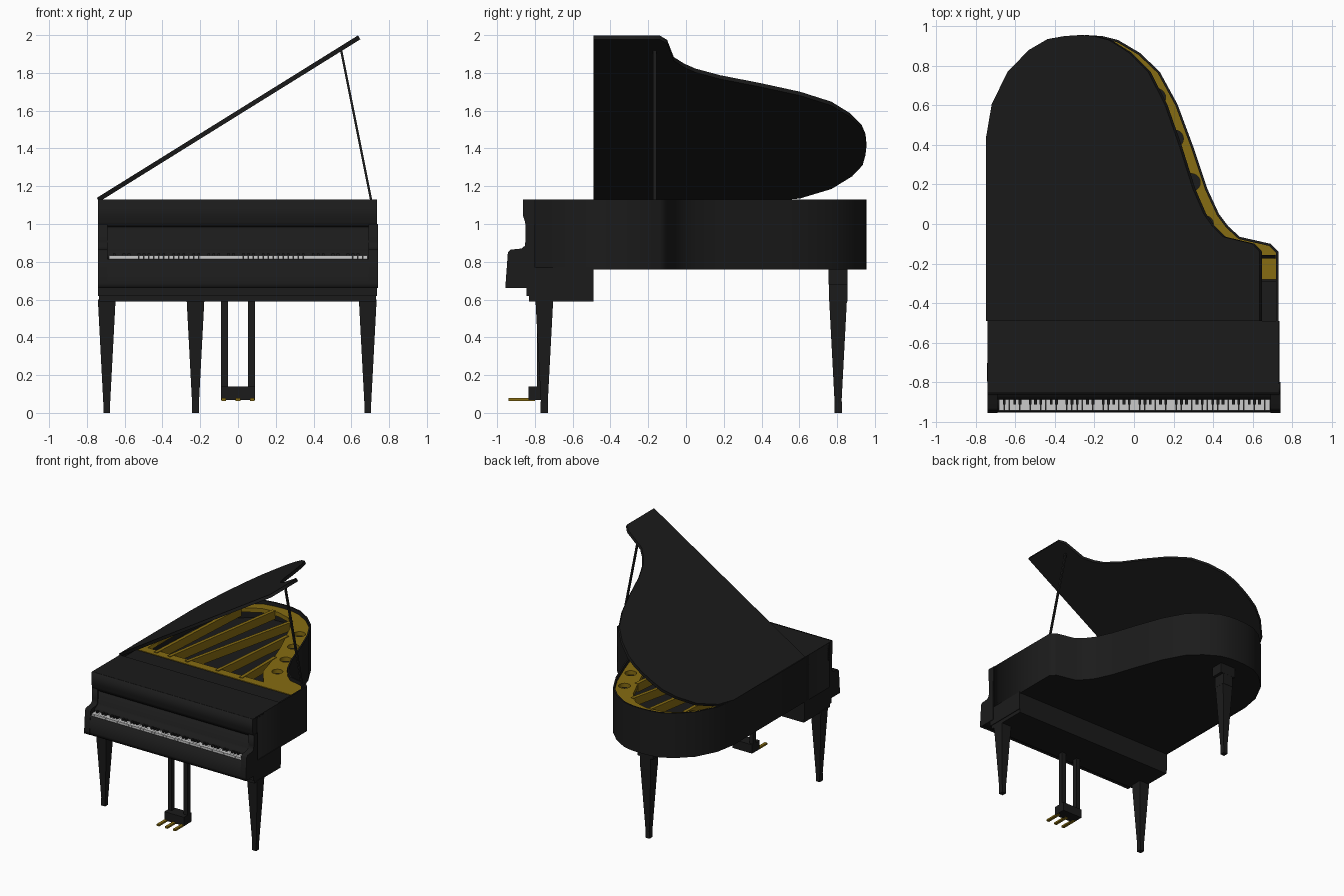
import bpy, bmesh, math
from mathutils import Matrix, Vector

if "Cube" in bpy.data.objects:
    bpy.data.objects.remove(bpy.data.objects["Cube"])

def material(name, rgb):
    m = bpy.data.materials.new(name)
    m.diffuse_color = (*rgb, 1)
    m.use_nodes = True
    m.node_tree.nodes["Principled BSDF"].inputs["Base Color"].default_value = m.diffuse_color
    return m

BLACK = material("black_lacquer", (0.011, 0.011, 0.011))
GOLD = material("gold", (0.24, 0.15, 0.006))
WHITE = material("ivory", (0.8, 0.8, 0.8))

def finish(name, bm, mat):
    bmesh.ops.recalc_face_normals(bm, faces=bm.faces)
    me = bpy.data.meshes.new(name)
    bm.to_mesh(me)
    bm.free()
    me.materials.append(mat)
    ob = bpy.data.objects.new(name, me)
    bpy.context.collection.objects.link(ob)
    return ob

def prism(name, loops, lo, hi, mat=BLACK, matrix=None):
    """Filled outline (extra loops become holes) extruded from lo to hi."""
    cu = bpy.data.curves.new(name, 'CURVE')
    cu.dimensions, cu.fill_mode, cu.extrude = '2D', 'BOTH', (hi - lo) / 2
    for loop in loops:
        sp = cu.splines.new('POLY')
        sp.points.add(len(loop) - 1)
        for p, (x, y) in zip(sp.points, loop):
            p.co = (x, y, 0, 1)
        sp.use_cyclic_u = True
    tmp = bpy.data.objects.new("tmp", cu)
    bpy.context.collection.objects.link(tmp)
    dg = bpy.context.evaluated_depsgraph_get()
    me = bpy.data.meshes.new_from_object(tmp.evaluated_get(dg))
    bm = bmesh.new()
    bm.from_mesh(me)
    bpy.data.objects.remove(tmp)
    bpy.data.meshes.remove(me)
    bmesh.ops.remove_doubles(bm, verts=bm.verts, dist=1e-5)
    bmesh.ops.translate(bm, verts=bm.verts, vec=(0, 0, (lo + hi) / 2))
    if matrix:
        bm.transform(matrix)
    return finish(name, bm, mat)

# maps a (y, z) side profile so it extrudes along x
SIDE = Matrix(((0, 0, 1, 0), (1, 0, 0, 0), (0, 1, 0, 0), (0, 0, 0, 1)))

def boxes(name, ranges, mat=BLACK):
    bm = bmesh.new()
    for x0, x1, y0, y1, z0, z1 in ranges:
        m = Matrix.Translation(((x0 + x1) / 2, (y0 + y1) / 2, (z0 + z1) / 2))
        m = m @ Matrix.Diagonal((x1 - x0, y1 - y0, z1 - z0, 1))
        bmesh.ops.create_cube(bm, size=1, matrix=m)
    return finish(name, bm, mat)

def beam(name, a, b, w, h, mat=BLACK):
    a, b = Vector(a), Vector(b)
    d = b - a
    bm = bmesh.new()
    m = Matrix.Translation((a + b) / 2) @ d.to_track_quat('Z', 'Y').to_matrix().to_4x4()
    bmesh.ops.create_cube(bm, size=1, matrix=m @ Matrix.Diagonal((w, h, d.length, 1)))
    return finish(name, bm, mat)

def inset(loop, d):
    out = []
    for i, p in enumerate(loop):
        p, q, r = Vector(loop[i - 1]), Vector(p), Vector(loop[(i + 1) % len(loop)])
        e, f = (q - p).normalized(), (r - q).normalized()
        n, k = Vector((-e.y, e.x)), Vector((-f.y, f.x))
        out.append(tuple(q + (n + k) * d / (1 + n.dot(k))))
    return out

# curved case outline from the treble corner round the tail to the bass side
CURVE = [(.73, -.14), (.69, -.10), (.535, -.065), (.475, -.01), (.43, .05), (.37, .18),
         (.30, .39), (.22, .605), (.13, .77), (.03, .865), (-.08, .93), (-.16, .95), (-.24, .955),
         (-.32, .95), (-.41, .935), (-.51, .88), (-.625, .77), (-.71, .605), (-.74, .44)]

def outline(front):
    return [(.73, front)] + CURVE + [(-.74, front)]

# case
case = outline(-.82)
prism("case_rim", [case, inset(case, .012)], .76, 1.13)
prism("case_bottom", [inset(case, .004)], .762, .785)
prism("soundboard", [inset(case, .008)], .97, .985)
boxes("pin_block", [(-.73, .72, -.50, -.29, 1.06, 1.10)])
boxes("front_lid", [(-.74, .73, -.85, -.49, 1.112, 1.131)])

# raised lid, hinged on the bass side
length, angle = 1.6285, math.atan2(.86, 1.383)
lid = [((x + .74) * length / 1.47, y) for x, y in outline(-.49)]
prism("raised_lid", [lid], 0, .024,
      matrix=Matrix.Translation((-.735, 0, 1.118)) @ Matrix.Rotation(-angle, 4, 'Y'))
beam("lid_prop", (.712, -.165, 1.09), (.545, -.165, 1.925), .018, .012)

# cast plate with round holes along the bent side
opening = [(.38, -.21), (.27, -.06), (.22, .12), (.14, .35), (.05, .56), (-.02, .72), (-.12, .83),
           (-.24, .865), (-.38, .85), (-.5, .78), (-.61, .64), (-.68, .44), (-.68, -.21)]
holes = [[(cx + r * math.cos(t * math.tau / 20), cy + r * math.sin(t * math.tau / 20)) for t in range(20)]
         for cx, cy, r in ((.36, 0, .042), (.29, .21, .045), (.205, .43, .045), (.115, .64, .045))]
prism("gold_plate", [inset(outline(-.29), .01), opening] + holes, 1.065, 1.10, GOLD)
for i, (x0, x1, y1) in enumerate(((-.58, -.52, .77), (-.46, -.28, .87), (-.3, -.06, .79),
                                  (-.02, .06, .56), (.2, .2, .2))):
    beam(f"plate_bar_{i + 1}", (x0, -.25, 1.07), (x1, y1, 1.07), .028, .07, GOLD)

# key bed
boxes("key_bed", [(-.74, .735, -.845, -.49, .62, .77), (-.735, .73, -.83, -.49, .59, .63)])

# cheeks, key slip, fallboard and front rail as side profiles
cheek = [(-.80, .66), (-.955, .66), (-.955, .685), (-.943, .85), (-.93, .864), (-.87, .87),
         (-.853, .885), (-.85, .91), (-.85, 1.0), (-.80, 1.0)]
for side, x in (("left", -.74), ("right", .69)):
    prism(f"{side}_cheek", [cheek], x, x + .05, matrix=SIDE)
prism("key_slip", [[(-.82, .66), (-.953, .66), (-.953, .685), (-.944, .815), (-.82, .815)]],
      -.692, .692, matrix=SIDE)
prism("fallboard", [[(-.81, .81), (-.888, .81), (-.888, .85), (-.865, .862), (-.845, .88),
                     (-.835, .99), (-.81, .99)]], -.692, .692, matrix=SIDE)
prism("front_rail", [[(-.80, .985), (-.848, .985), (-.852, 1.01), (-.862, 1.04), (-.862, 1.13),
                      (-.80, 1.13)]], -.74, .735, matrix=SIDE)

# keyboard
pitch = 1.37 / 52
boxes("white_keys", [(-.682 + i * pitch, -.682 + (i + .94) * pitch, -.942, -.88, .81, .833)
                     for i in range(52)], WHITE)
boxes("black_keys", [(-.682 + (i + .72) * pitch, -.682 + (i + 1.26) * pitch, -.912, -.88, .82, .845)
                     for i in range(51) if "ABCDEFG"[i % 7] in "ACDFG"])

# tapered legs with square feet
def leg(name, x, y):
    bm = bmesh.new()
    bmesh.ops.create_cone(bm, cap_ends=True, segments=4, radius1=.018 * math.sqrt(2),
                          radius2=.047 * math.sqrt(2), depth=.55,
                          matrix=Matrix.Translation((x, y, .325)) @ Matrix.Rotation(math.pi / 4, 4, 'Z'))
    finish(name, bm, BLACK)
    boxes(name + "_foot", [(x - .018, x + .018, y - .02, y + .02, 0, .06)])

leg("front_left_leg", -.695, -.75)
leg("front_right_leg", .687, -.75)
leg("rear_leg", -.225, .805)
boxes("rear_leg_block", [(-.295, -.155, .755, .855, .68, .77), (-.272, -.178, .756, .854, .59, .69)])

# pedal lyre
boxes("lyre_posts", [(s * .072 - .018, s * .072 + .018, -.79, -.75, .13, .60) for s in (-1, 1)])
boxes("pedal_box", [(-.09, .09, -.835, -.735, .068, .14)])
boxes("pedals", [(x - .012, x + .012, -.94, -.80, .064, .078) for x in (-.075, 0, .075)], GOLD)
